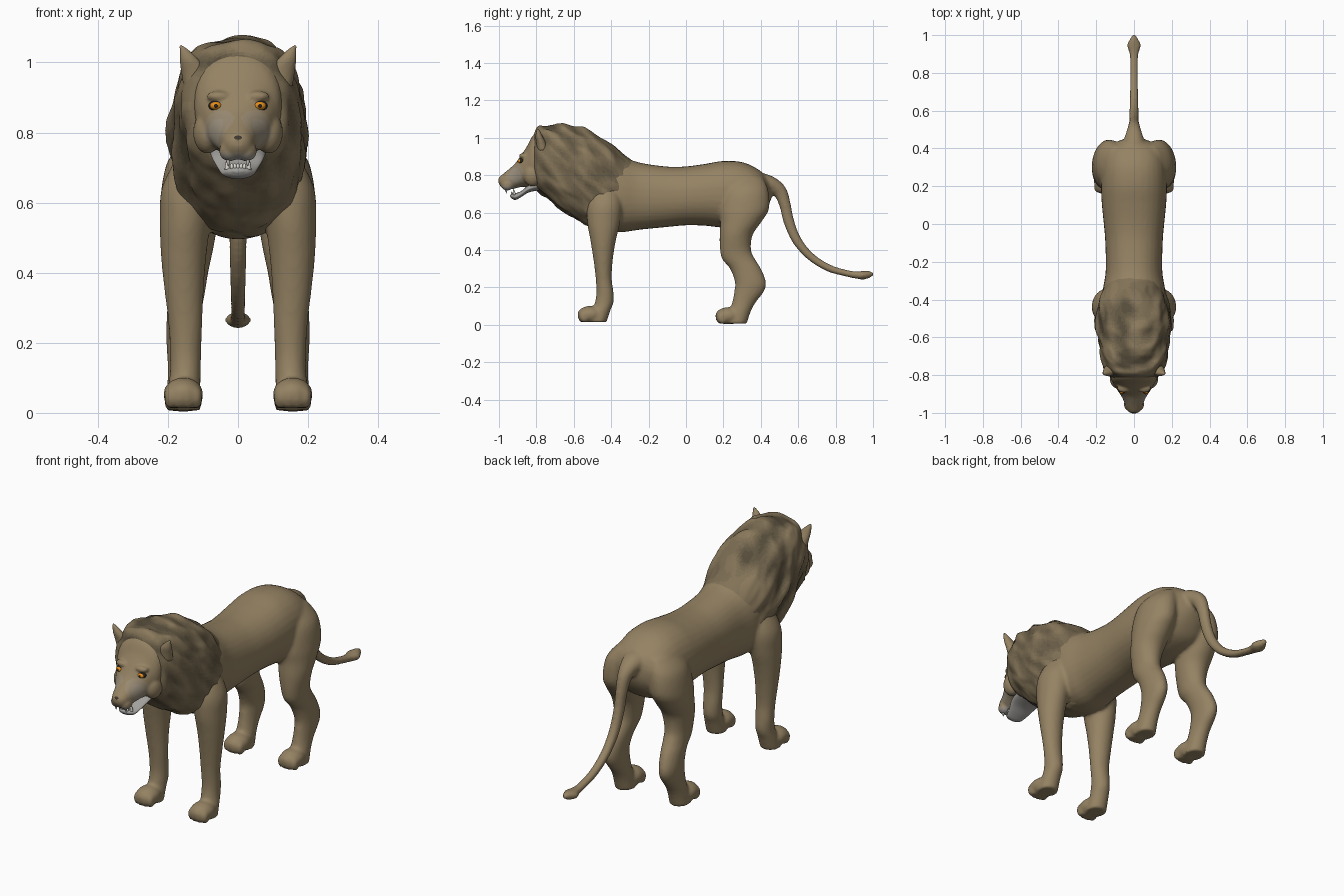
import bpy, bmesh, math
from mathutils import Vector, Matrix, noise

if "Cube" in bpy.data.objects:
    bpy.data.objects.remove(bpy.data.objects["Cube"])

X, Y, Z = Vector((1, 0, 0)), Vector((0, 1, 0)), Vector((0, 0, 1))


def mat(name, r, g, b):
    m = bpy.data.materials.new(name)
    m.diffuse_color = (r, g, b, 1)
    m.use_nodes = True
    m.node_tree.nodes["Principled BSDF"].inputs["Base Color"].default_value = m.diffuse_color
    return m


def mix(a, b, t):
    return [p + (q - p) * t for p, q in zip(a, b)]


FUR, DARK, GREY = (.30, .225, .125), (.055, .045, .028), (.36, .35, .33)
fur = mat("fur", *FUR)
mane_shades = [mat(f"mane_{i}", *mix(FUR, DARK, .2 + i * .11)) for i in range(7)]
face_shades = [mat(f"face_{i}", *mix(FUR, GREY, i / 5)) for i in range(6)]
white, black = mat("tooth", .75, .73, .66), mat("black", .02, .018, .015)
orange, nose_mat = mat("eye", .8, .27, .01), mat("nose", .05, .04, .03)


def spline(rows, steps):
    """Catmull-Rom through the rows of numbers."""
    out = []
    for i in range(len(rows) - 1):
        p = [rows[max(0, min(len(rows) - 1, i + k))] for k in (-1, 0, 1, 2)]
        for s in range(steps):
            t = s / steps
            out.append([.5 * (2*b + (c-a)*t + (2*a-5*b+4*c-d)*t*t + (3*b-a-3*c+d)*t**3)
                        for a, b, c, d in zip(*p)])
    return out + [list(rows[-1])]


def loft(bm, rows, v=None, n=32, steps=5, power=2.0):
    """Rows of x, y, z, half width, half depth; v is the depth axis (None: across the path)."""
    rows = spline(rows, steps)
    rings = []
    for i, (x, y, z, a, b) in enumerate(rows):
        w = v
        if w is None:
            tan = Vector(rows[min(i + 1, len(rows) - 1)][:3]) - Vector(rows[max(i - 1, 0)][:3])
            w = tan.cross(X).normalized()
        ring = []
        for k in range(n):
            c, s = math.cos(2 * math.pi * k / n), math.sin(2 * math.pi * k / n)
            c, s = [math.copysign(abs(q) ** (2 / power), q) for q in (c, s)]
            ring.append(bm.verts.new(Vector((x, y, z)) + X * (a * c) + w * (b * s)))
        rings.append(ring)
    for r, q in zip(rings, rings[1:]):
        for k in range(n):
            bm.faces.new((r[k], r[(k + 1) % n], q[(k + 1) % n], q[k]))
    bm.faces.new(rings[0])
    bm.faces.new(rings[-1])


def span(rows):
    """y, top, bottom, half width -> loft rows."""
    return [(0, y, (t + b) / 2, w, (t - b) / 2) for y, t, b, w in rows]


def ball(bm, c, r):
    bmesh.ops.create_uvsphere(bm, u_segments=24, v_segments=16, radius=1,
                              matrix=Matrix.Translation(c) @ Matrix.Diagonal((*r, 1)))


def finish(bm, name, mats, voxel=0, smooth=0, shade=None):
    """Make the object; optionally fuse its parts, soften, and colour faces by shade(centre)."""
    bmesh.ops.recalc_face_normals(bm, faces=bm.faces)
    me = bpy.data.meshes.new(name)
    bm.to_mesh(me)
    bm.free()
    ob = bpy.data.objects.new(name, me)
    bpy.context.collection.objects.link(ob)
    if voxel:
        m = ob.modifiers.new("fuse", 'REMESH')
        m.mode, m.voxel_size = 'VOXEL', voxel
        m = ob.modifiers.new("soften", 'SMOOTH')
        m.factor, m.iterations = .5, smooth
        dg = bpy.context.evaluated_depsgraph_get()
        me = bpy.data.meshes.new_from_object(ob.evaluated_get(dg))
        ob.modifiers.clear()
        ob.data = me
    me.materials.clear()
    for m in mats:
        me.materials.append(m)
    for p in me.polygons:
        p.use_smooth = True
        if shade:
            p.material_index = max(0, min(len(mats) - 1, int(shade(p.center))))
    return ob


# body: torso, four legs with paws and tail fused into one skin
bm = bmesh.new()
loft(bm, span([(-.55, .93, .56, .12), (-.45, .94, .51, .165), (-.35, .905, .495, .165),
               (-.25, .868, .508, .15), (-.1, .846, .523, .152), (0, .847, .532, .16),
               (.1, .86, .53, .17), (.2, .876, .52, .175), (.3, .87, .53, .17),
               (.38, .835, .56, .15), (.43, .79, .62, .1), (.455, .74, .67, .04)]), Z, power=2.2)
front = [(.77, .11, -.43, .04, .06), (.65, .138, -.435, .077, .092), (.55, .15, -.44, .073, .088),
         (.45, .155, -.443, .065, .068), (.35, .154, -.443, .056, .052), (.25, .15, -.44, .048, .043),
         (.17, .15, -.433, .045, .046), (.12, .15, -.437, .044, .05), (.08, .153, -.45, .046, .047),
         (.012, .155, -.475, .05, .05)]
hind = [(.79, .09, .32, .05, .09), (.72, .12, .32, .08, .12), (.62, .135, .312, .086, .132),
        (.55, .14, .293, .083, .11), (.48, .143, .268, .075, .088), (.4, .145, .265, .06, .083),
        (.35, .147, .282, .054, .088), (.3, .152, .318, .05, .083), (.23, .158, .344, .047, .083),
        (.18, .158, .338, .045, .08), (.12, .157, .31, .043, .063), (.07, .157, .288, .046, .058),
        (.006, .157, .27, .05, .055)]
for side in (-1, 1):
    for leg, py, pz in ((front, -.512, .055), (hind, .225, .048)):
        loft(bm, [(side * x, y, z, a, b) for z, x, y, a, b in leg], Y, 28)
        ball(bm, (side * .156, py, pz), (.057, .069, .046))
        for t in (-1.5, -.5, .5, 1.5):
            ball(bm, (side * .156 + t * .025, py - .043 + abs(t) * .008, pz - .01), (.017, .028, .034))
loft(bm, [(0, .36, .77, .07, .05), (0, .44, .755, .055, .045), (0, .5, .715, .036, .038),
          (0, .53, .64, .028, .031), (0, .548, .56, .026, .029), (0, .588, .46, .025, .026),
          (0, .66, .37, .023, .022), (0, .76, .305, .021, .02), (0, .86, .275, .021, .018),
          (0, .91, .267, .026, .02), (0, .945, .265, .038, .023), (0, .98, .27, .022, .019),
          (0, 1.004, .272, .006, .008)], None, 20)
body = finish(bm, "body", [fur], .009, 5)
for v in body.data.vertices:          # flat soles
    v.co.z = max(v.co.z, .004 if v.co.y > 0 else .014)


# mane: dense loft with combed tufts
def tuft(p):
    return noise.noise(Vector((p.x * 11, (p.y + p.z) * 13, (p.y - p.z) * 4.5)))


bm = bmesh.new()
loft(bm, span([(-.825, .97, .80, .07), (-.8, 1.045, .725, .14), (-.74, 1.073, .675, .165),
               (-.68, 1.075, .62, .178), (-.6, 1.06, .57, .19), (-.5, 1.025, .525, .195),
               (-.4, .965, .505, .178), (-.32, .905, .53, .148), (-.25, .85, .57, .12)]),
     Z, 120, 12, 2.3)
bm.normal_update()
for v in list(bm.verts):
    fade = max(0, min(1, (v.co.y + .83) / .06, (-.27 - v.co.y) / .1))
    p = v.co.copy()
    v.co += Vector((p.x, 0, p.z - .8)).normalized() * (.02 * fade * tuft(p) + .005 * fade * tuft(p * 2.3))


def mane_shade(c):
    fade = min(1, (-.24 - c.y) / .2) * min(1, max(0, (c.z - .48) / .3))
    return fade * (3.2 - 7 * tuft(c))


finish(bm, "mane", mane_shades, shade=mane_shade)

# head: skull, muzzle pads, brows, cheeks and ears
bm = bmesh.new()
loft(bm, span([(-.70, 1.02, .76, .10), (-.78, 1.035, .745, .125), (-.82, 1.01, .737, .122),
               (-.85, .955, .737, .106), (-.88, .91, .737, .088), (-.91, .867, .73, .068),
               (-.94, .838, .724, .053), (-.97, .813, .724, .044), (-.99, .797, .738, .033),
               (-1.002, .783, .757, .016)]), Z, power=2.2)
for s in (-1, 1):
    ball(bm, (s * .024, -.955, .748), (.03, .034, .03))
    ball(bm, (s * .055, -.868, .903), (.035, .025, .016))
    ball(bm, (s * .088, -.82, .80), (.04, .05, .06))
    loft(bm, [(s * .12, -.765, .93, .036, .03), (s * .126, -.775, .975, .037, .026),
              (s * .138, -.785, 1.005, .029, .02), (s * .152, -.79, 1.032, .016, .012),
              (s * .164, -.793, 1.052, .004, .004)], Y, 20)


def face_shade(c):
    patch = 1 - (Vector((abs(c.x) - .045, c.y + .90, c.z - .80)).length / .085)
    chin = (.75 - c.z) / .025
    return 5 * max(patch * .8, chin if c.y < -.8 else 0)


finish(bm, "head", face_shades, .006, 4, face_shade)

# lower jaw
bm = bmesh.new()
loft(bm, span([(-.78, .77, .72, .08), (-.84, .748, .708, .074), (-.88, .716, .684, .058),
               (-.91, .704, .668, .047), (-.93, .702, .674, .033), (-.94, .695, .686, .014)]), Z)
finish(bm, "lower_jaw", [face_shades[5]])

# teeth: two pairs of fangs and a row of small lower teeth
bm = bmesh.new()
for s in (-1, 1):
    loft(bm, [(s * .028, -.962, .735, .008, .008), (s * .028, -.962, .72, .006, .006),
              (s * .028, -.96, .703, .001, .001)], Y, 10)
    loft(bm, [(s * .03, -.918, .695, .008, .008), (s * .03, -.92, .712, .006, .006),
              (s * .03, -.922, .728, .001, .001)], Y, 10)
for i in range(-2, 3):
    ball(bm, (i * .009, -.931, .703), (.005, .005, .009))
finish(bm, "teeth", [white])

# nose
bm = bmesh.new()
ball(bm, (0, -.986, .778), (.023, .016, .016))
finish(bm, "nose", [nose_mat])

# eyes: dark rim, orange iris, black pupil
for name, m, y, r in (("eye_rims", black, -.877, (.021, .018, .0155)),
                      ("eyes", orange, -.882, (.0175, .0175, .0125)),
                      ("pupils", black, -.896, (.006, .0055, .006))):
    bm = bmesh.new()
    for s in (-1, 1):
        ball(bm, (s * .063, y, .876), r)
    finish(bm, name, [m])
